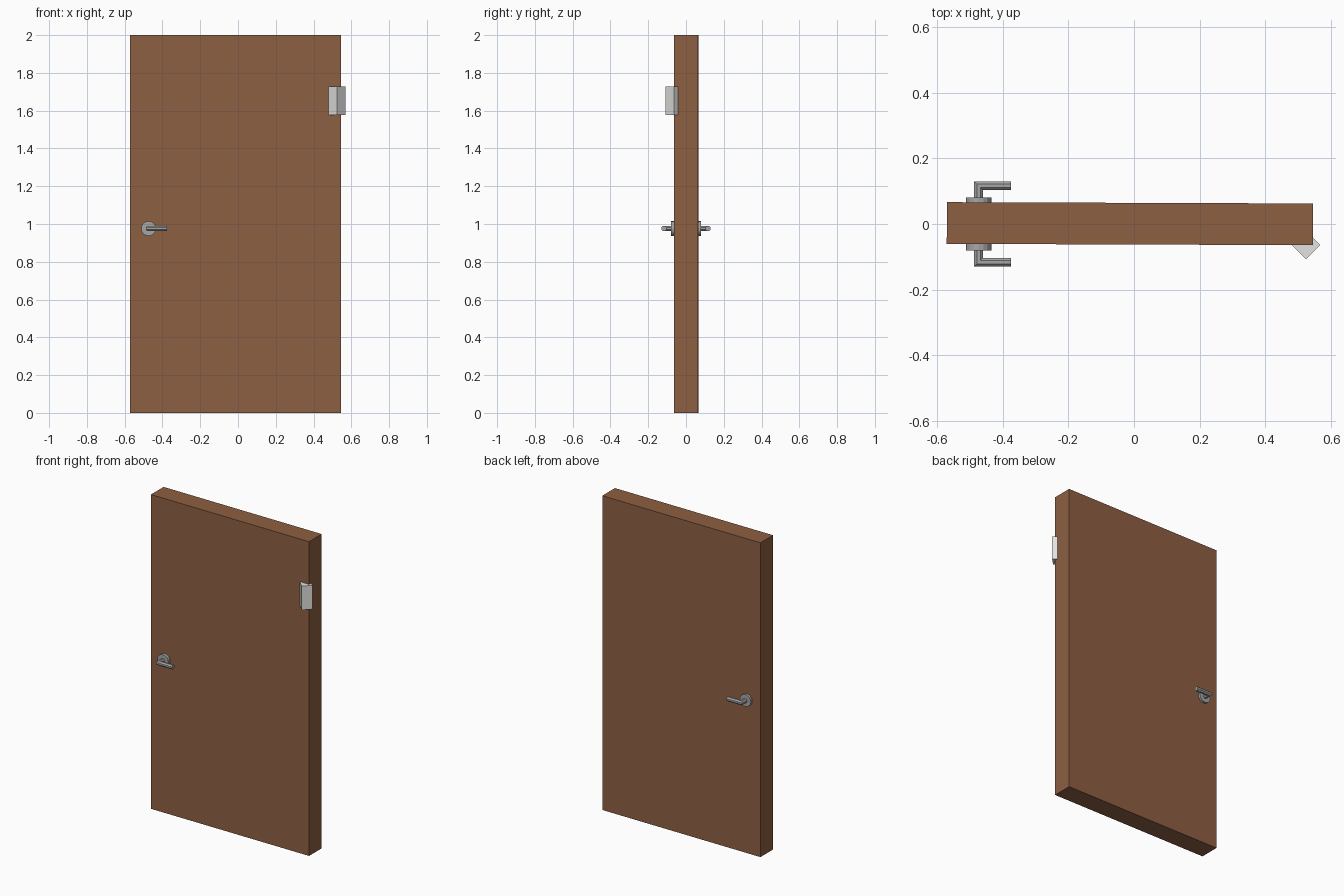
import bpy, bmesh, math
from mathutils import Matrix

cube = bpy.data.objects.get("Cube")
if cube:
    bpy.data.objects.remove(cube, do_unlink=True)


def material(name, rgb):
    m = bpy.data.materials.new(name)
    m.use_nodes = True
    col = (*rgb, 1.0)
    m.diffuse_color = col
    m.node_tree.nodes["Principled BSDF"].inputs["Base Color"].default_value = col
    return m


def add_object(name, bm, mat):
    bmesh.ops.recalc_face_normals(bm, faces=bm.faces)
    me = bpy.data.meshes.new(name)
    bm.to_mesh(me)
    bm.free()
    me.materials.append(mat)
    ob = bpy.data.objects.new(name, me)
    bpy.context.collection.objects.link(ob)
    return ob


def box(name, centre, size, angle, mat):
    bm = bmesh.new()
    bmesh.ops.create_cube(bm, size=1.0)
    bmesh.ops.scale(bm, vec=size, verts=bm.verts)
    ob = add_object(name, bm, mat)
    ob.location = centre
    ob.rotation_euler.z = math.radians(angle)
    return ob


def loft(bm, rings):
    """Capped tube through rings of points."""
    loops = [[bm.verts.new(p) for p in ring] for ring in rings]
    n = len(loops[0])
    for a, b in zip(loops, loops[1:]):
        for i in range(n):
            j = (i + 1) % n
            bm.faces.new((a[i], a[j], b[j], b[i]))
    bm.faces.new(loops[0])
    bm.faces.new(loops[-1])


wood = material("brown wood", (0.27, 0.115, 0.054))
metal = material("handle metal", (0.38, 0.38, 0.38))
pale = material("pale hinge metal", (0.76, 0.76, 0.75))

# Door slab, very slightly turned, and the block hinge set across its corner
box("door_slab", (-0.0125, 0.001, 1.0), (1.116, 0.127, 2.0), -0.2, wood)
box("hinge", (0.524, -0.064, 1.652), (0.062, 0.062, 0.152), 45, pale)

# Handle positions
HX, HZ = -0.4735, 0.976
LEVER_Y, TIP_X, R = 0.1165, -0.375, 0.0135

for side, s in (("back", 1), ("front", -1)):
    # Round backing plate
    bm = bmesh.new()
    bmesh.ops.create_cone(
        bm, cap_ends=True, segments=16, radius1=0.039, radius2=0.039, depth=0.025,
        matrix=Matrix.Translation((HX, s * 0.0675, HZ)) @ Matrix.Rotation(math.pi / 2, 4, 'X'))
    add_object(side + "_handle_plate", bm, metal)

    # Neck and lever as one mitred eight-sided tube
    circle = [(R * math.cos(a), R * math.sin(a))
              for a in (math.tau * (i + 0.5) / 8 for i in range(8))]
    circle = [(u / math.cos(math.pi / 8), v / math.cos(math.pi / 8)) for u, v in circle]
    bm = bmesh.new()
    loft(bm, [
        [(HX + u, s * 0.06, HZ + v) for u, v in circle],
        [(HX + u, s * (LEVER_Y - u), HZ + v) for u, v in circle],
        [(TIP_X, s * (LEVER_Y - u), HZ + v) for u, v in circle],
    ])
    add_object(side + "_handle_lever", bm, metal)
